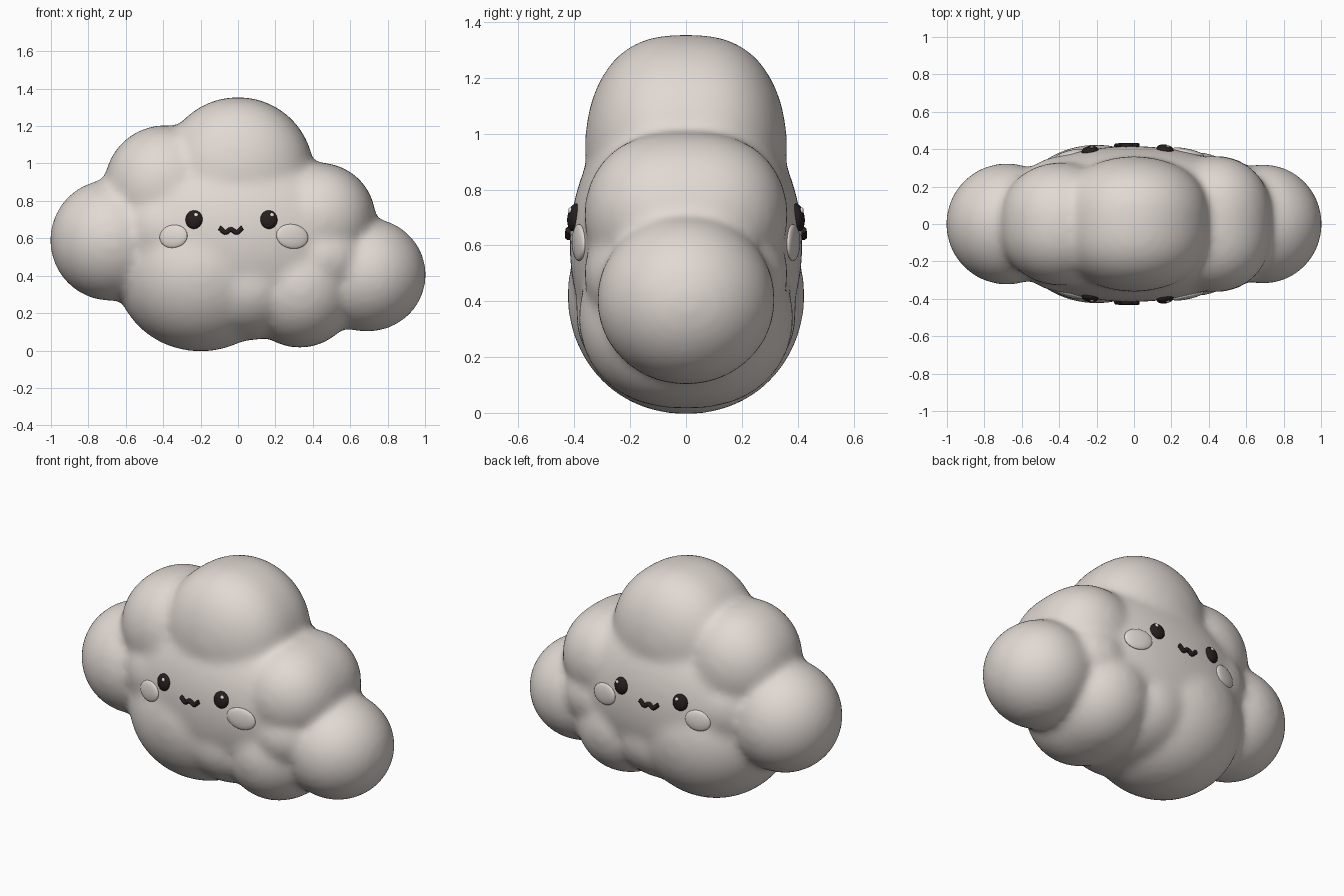
import bpy, bmesh, math
from mathutils import Vector, Matrix
from mathutils.bvhtree import BVHTree

cube = bpy.data.objects.get("Cube")
if cube:
    bpy.data.objects.remove(cube, do_unlink=True)


def material(name, rgb):
    m = bpy.data.materials.new(name)
    m.use_nodes = True
    m.diffuse_color = (*rgb, 1)
    bsdf = next(n for n in m.node_tree.nodes if n.type == 'BSDF_PRINCIPLED')
    bsdf.inputs["Base Color"].default_value = (*rgb, 1)
    bsdf.inputs["Roughness"].default_value = 0.6
    return m


CLOUD = material("warm_grey", (0.75, 0.69, 0.65))
DARK = material("dark_brown", (0.02, 0.013, 0.013))
WHITE = material("white", (0.9, 0.9, 0.9))


def add_object(name, data, mat):
    ob = bpy.data.objects.new(name, data)
    bpy.context.collection.objects.link(ob)
    data.materials.clear()
    data.materials.append(mat)
    return ob


def baked_mesh(ob):
    """Mesh of the object with its modifiers or bevel applied."""
    bpy.context.view_layer.update()
    deps = bpy.context.evaluated_depsgraph_get()
    mesh = bpy.data.meshes.new_from_object(ob.evaluated_get(deps))
    for p in mesh.polygons:
        p.use_smooth = True
    return mesh


# Cloud puffs: x, z, radii along x, y, z, then depth roundness (1 is a ball, less is boxier)
puffs = [
    (-0.01, 0.60, 0.68, 0.412, 0.49, 0.75),  # core
    (-0.20, 0.42, 0.45, 0.42, 0.42, 0.95),   # bottom
    (0.05, 0.35, 0.32, 0.39, 0.29, 0.85),    # bottom middle
    (0.33, 0.34, 0.31, 0.38, 0.32, 0.85),    # bottom left
    (0.45, 0.50, 0.28, 0.36, 0.25, 0.85),    # left flank
    (-0.38, 0.65, 0.28, 0.36, 0.28, 0.85),   # right flank
    (0.00, 0.955, 0.40, 0.357, 0.395, 0.75),  # crown
    (-0.39, 0.88, 0.32, 0.325, 0.32, 0.85),  # upper right
    (0.43, 0.71, 0.30, 0.36, 0.29, 0.75),    # upper left
    (-0.68, 0.59, 0.32, 0.32, 0.32, 1),      # right end
    (0.69, 0.405, 0.31, 0.315, 0.30, 1),     # left end
]
bm = bmesh.new()
for x, z, rx, ry, rz, roundness in puffs:
    grow = 0.005
    ball = bmesh.ops.create_uvsphere(bm, u_segments=64, v_segments=40, radius=1)
    for v in ball["verts"]:
        depth = math.copysign(abs(v.co.y) ** roundness, v.co.y)
        v.co = (x + v.co.x * (rx + grow), depth * (ry + grow), z + v.co.z * (rz + grow))
raw = bpy.data.meshes.new("cloud_body")
bm.to_mesh(raw)
bm.free()
body = add_object("cloud_body", raw, CLOUD)

# Melt the puffs into one soft skin
remesh = body.modifiers.new("Merge", 'REMESH')
remesh.mode = 'VOXEL'
remesh.voxel_size = 0.02
soften = body.modifiers.new("Soften", 'SMOOTH')
soften.factor = 0.5
soften.iterations = 20
skin = baked_mesh(body)
body.modifiers.clear()
body.data = skin
skin.materials.clear()
skin.materials.append(CLOUD)

bm = bmesh.new()
bm.from_mesh(skin)
tree = BVHTree.FromBMesh(bm)
bm.free()


def on_skin(x, z, side):
    hit, normal, _, _ = tree.ray_cast(Vector((x, side * 2, z)), Vector((0, -side, 0)))
    return hit, normal


def button(name, x, z, size, mat, side, tilt=0, lift=0):
    """Flattened ball lying on the skin; size is width, depth, height radii."""
    hit, n = on_skin(x, z, side)
    up = Vector((0, 0, 1))
    up = (up - n * up.dot(n)).normalized()
    frame = Matrix((n.cross(up), n, up)).transposed().to_4x4()
    turn = Matrix.Rotation(math.radians(-side * tilt), 4, 'Y')
    bm = bmesh.new()
    bmesh.ops.create_uvsphere(bm, u_segments=32, v_segments=16, radius=1,
                              matrix=Matrix.Diagonal((*size, 1)))
    for f in bm.faces:
        f.smooth = True
    mesh = bpy.data.meshes.new(name)
    bm.to_mesh(mesh)
    bm.free()
    ob = add_object(name, mesh, mat)
    ob.matrix_world = Matrix.Translation(hit + n * lift) @ frame @ turn


def mouth(name, side):
    """Wavy tube of two small dips following the skin."""
    curve = bpy.data.curves.new(name, 'CURVE')
    curve.dimensions = '3D'
    curve.bevel_depth = 0.013
    curve.bevel_resolution = 3
    curve.use_fill_caps = True
    count = 25
    line = curve.splines.new('POLY')
    line.points.add(count - 1)
    for i, p in enumerate(line.points):
        t = 2 * i / (count - 1) - 1
        z = 0.647 + 0.008 * t * t - 0.018 * math.sin(math.pi * t) ** 2
        hit, n = on_skin(-0.038 + 0.062 * t, z, side)
        p.co = (*(hit + n * 0.006), 1)
    temp = add_object(name + "_path", curve, DARK)
    mesh = baked_mesh(temp)
    bpy.data.objects.remove(temp, do_unlink=True)
    add_object(name, mesh, DARK)


# The same face on the front and the back
for label, side in (("front", -1), ("back", 1)):
    for hand, x in (("right", -0.235), ("left", 0.165)):
        button(f"{label}_{hand}_eye", x, 0.70, (0.046, 0.026, 0.05), DARK, side)
        button(f"{label}_{hand}_eye_glint", x + 0.014, 0.722, (0.011, 0.006, 0.011),
               WHITE, side, lift=0.023)
    button(f"{label}_right_cheek", -0.345, 0.61, (0.077, 0.018, 0.062), CLOUD, side, tilt=8)
    button(f"{label}_left_cheek", 0.29, 0.61, (0.088, 0.018, 0.065), CLOUD, side, tilt=-10)
    mouth(f"{label}_mouth", side)
